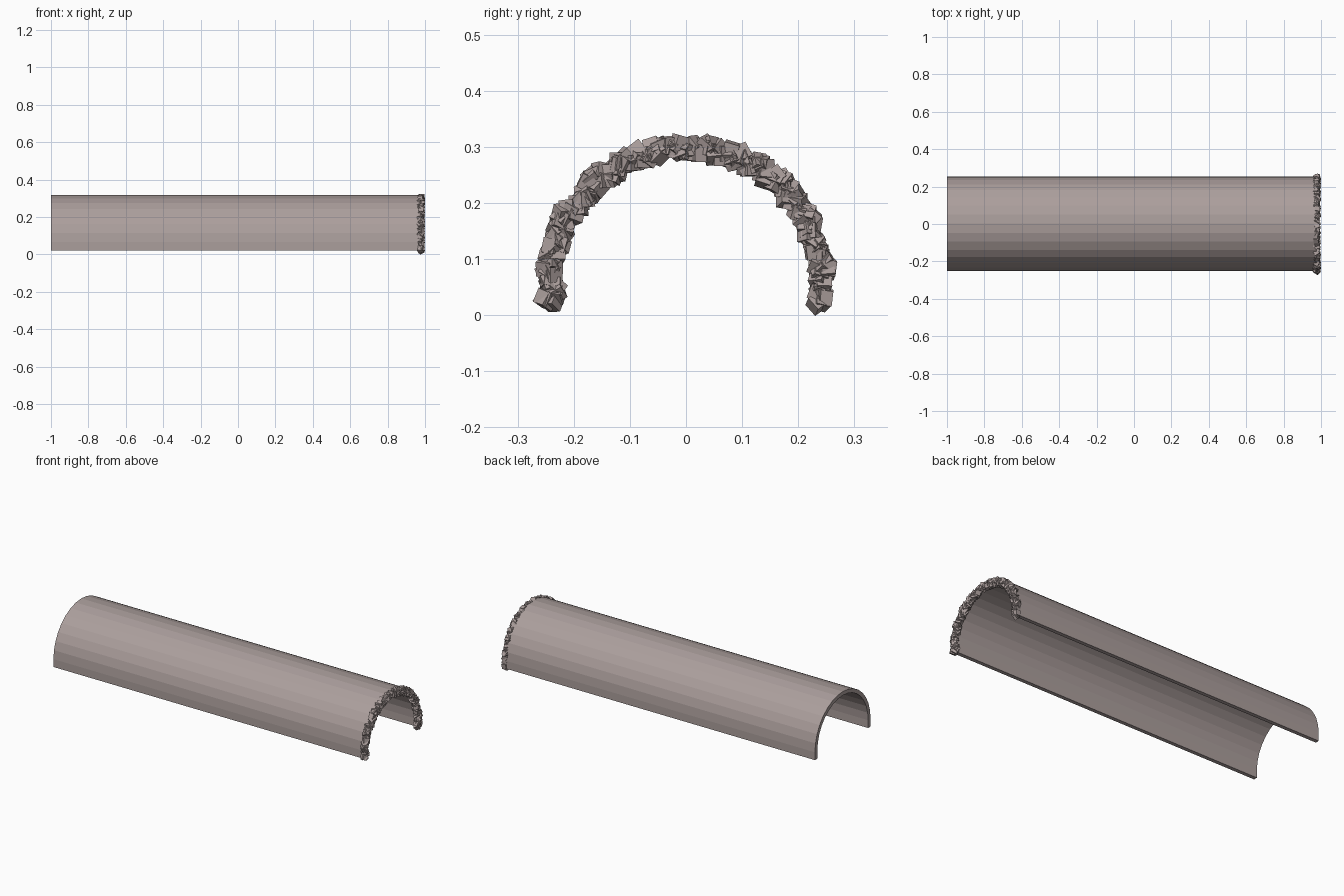
import bpy, bmesh, math, random
from mathutils import Vector, Matrix, Euler

if "Cube" in bpy.data.objects:
    bpy.data.objects.remove(bpy.data.objects["Cube"])

random.seed(7)
stone = bpy.data.materials.new("warm grey stone")
stone.diffuse_color = (0.41, 0.345, 0.335, 1)
stone.use_nodes = True
stone.node_tree.nodes["Principled BSDF"].inputs["Base Color"].default_value = stone.diffuse_color

R_OUT, R_IN, ZC, Z0, YC = 0.253, 0.231, 0.065, 0.02, 0.002
X0, X1, SEG = -1.0, 0.975, 16


def finish(bm, name):
    bmesh.ops.recalc_face_normals(bm, faces=bm.faces)
    me = bpy.data.meshes.new(name)
    bm.to_mesh(me)
    bm.free()
    me.materials.append(stone)
    ob = bpy.data.objects.new(name, me)
    bpy.context.collection.objects.link(ob)


def arch(r):
    """Half circle on short upright legs, as (y, z) points."""
    pts = [(YC + r * math.cos(math.pi * i / SEG), ZC + r * math.sin(math.pi * i / SEG))
           for i in range(SEG + 1)]
    return [(YC + r, Z0)] + pts + [(YC - r, Z0)]


# Tunnel shell: four rails of points joined into a closed arch
bm = bmesh.new()
rails = [[bm.verts.new((x, y, z)) for y, z in arch(r)]
         for x, r in ((X0, R_OUT), (X1, R_OUT), (X1, R_IN), (X0, R_IN))]
for k in range(4):
    a, b = rails[k], rails[(k + 1) % 4]
    for i in range(len(a) - 1):
        bm.faces.new((a[i], a[i + 1], b[i + 1], b[i]))
for i in (0, -1):
    bm.faces.new([r[i] for r in rails])
finish(bm, "tunnel_shell")

# Rubble rim: small tumbled cubes scattered along the end of the arch
bm = bmesh.new()
SIZE, COUNT = 0.027, 170
leg = ZC - Z0
length = math.pi * 0.24 + 2 * leg
for n in range(COUNT):
    s = (n + random.random()) / COUNT * length
    r = random.uniform(0.231, 0.251)
    if s < leg:
        y, z = r, Z0 + s
    elif s > length - leg:
        y, z = -r, Z0 + length - s
    else:
        t = (s - leg) / 0.24
        y, z = r * math.cos(t), ZC + (r - 0.008) * math.sin(t)
    rot = Euler([random.uniform(0, math.tau) for _ in range(3)]).to_matrix().to_4x4()
    x = 0.977 + random.uniform(-0.002, 0.002)
    bmesh.ops.create_cube(bm, size=SIZE,
                          matrix=Matrix.Translation((x, y, max(z, 0.0215))) @ rot)
finish(bm, "rubble_rim")
